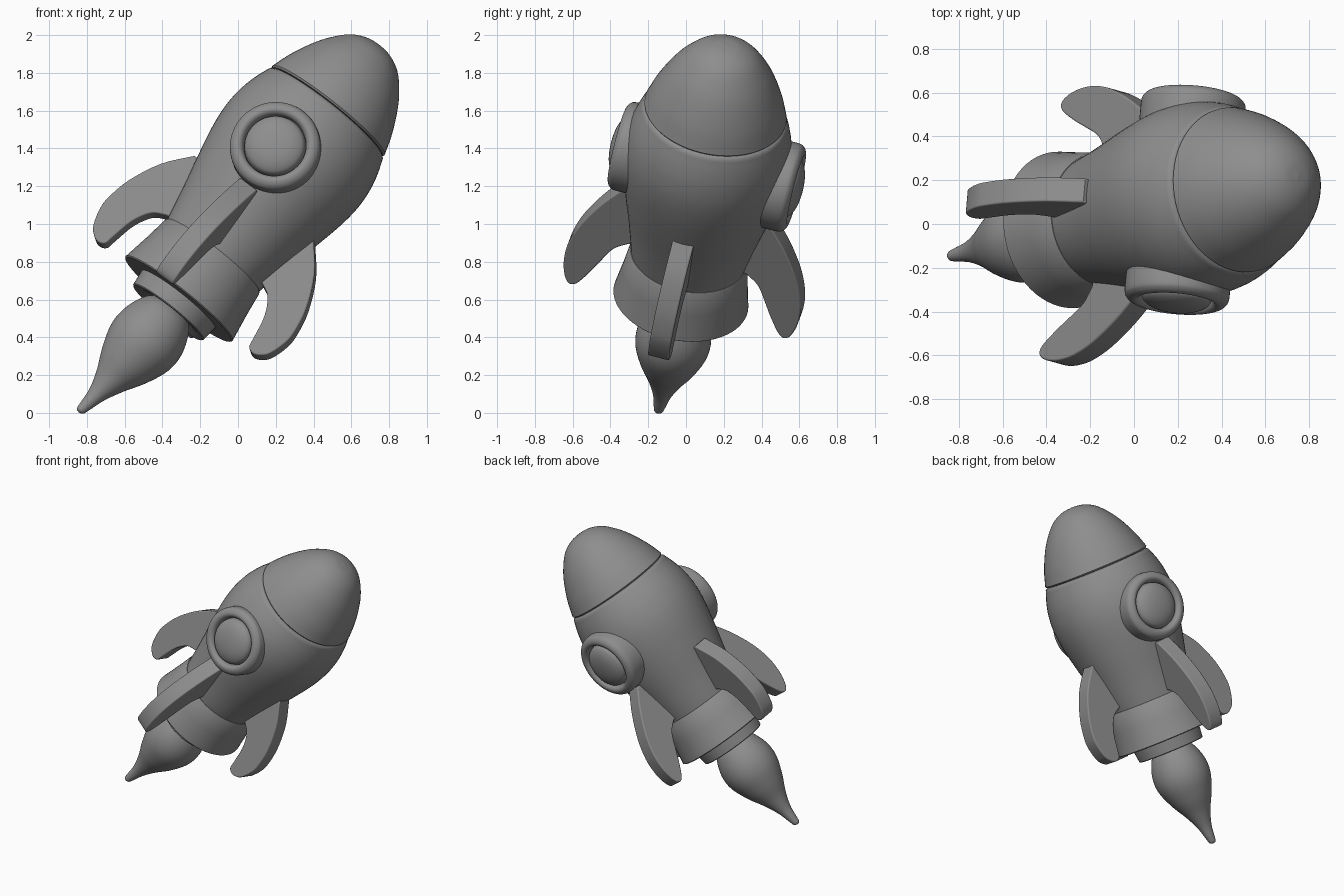
import bpy, bmesh, math
from mathutils import Matrix, Vector

if "Cube" in bpy.data.objects:
    bpy.data.objects.remove(bpy.data.objects["Cube"])

# Tilted rocket frame: local z runs along the body, local y points to the front porthole
A = Vector((0.616, 0.143, 0.776)).normalized()
P = Vector((-0.08, -0.965, 0.25))
P = (P - A * P.dot(A)).normalized()
Q = P.cross(A)
FRAME = Matrix((Q, P, A)).transposed().to_4x4()
FRAME.translation = (0.472, 0.155, 1.593)

GREY = bpy.data.materials.new("dark_grey")
GREY.diffuse_color = (0.27, 0.27, 0.27, 1)
GREY.use_nodes = True
GREY.node_tree.nodes["Principled BSDF"].inputs["Base Color"].default_value = GREY.diffuse_color


def spline(pts, n=6):
    """Catmull-Rom through the points."""
    v = [Vector(p) for p in pts]
    v = [2 * v[0] - v[1]] + v + [2 * v[-1] - v[-2]]
    out = []
    for i in range(1, len(v) - 2):
        a, b, c, d = v[i - 1:i + 3]
        for k in range(n):
            t = k / n
            out.append(0.5 * (2 * b + (c - a) * t + (2 * a - 5 * b + 4 * c - d) * t * t
                              + (3 * b - a - 3 * c + d) * t ** 3))
    return out + [v[-2]]


def finish(name, bm, local, angle=35, bevel=0):
    bmesh.ops.recalc_face_normals(bm, faces=bm.faces)
    me = bpy.data.meshes.new(name)
    bm.to_mesh(me)
    bm.free()
    me.materials.append(GREY)
    ob = bpy.data.objects.new(name, me)
    bpy.context.collection.objects.link(ob)
    ob.matrix_world = FRAME @ local
    if bevel:
        m = ob.modifiers.new("bevel", 'BEVEL')
        m.width, m.segments, m.limit_method = bevel, 3, 'ANGLE'
        m.angle_limit = math.radians(50)
    bpy.ops.object.select_all(action='DESELECT')
    ob.select_set(True)
    bpy.context.view_layer.objects.active = ob
    bpy.ops.object.shade_smooth_by_angle(angle=math.radians(angle))
    return ob


def lathe(name, profile, local=Matrix(), seg=64, bend=None, angle=35):
    """Revolve (radius, height) points about z and cap the ends."""
    bm = bmesh.new()
    rings = []
    for r, z in profile:
        ox, oy = bend(z) if bend else (0, 0)
        r = max(r, 0.001)
        rings.append([bm.verts.new((ox + r * math.cos(t), oy + r * math.sin(t), z))
                      for t in (2 * math.pi * i / seg for i in range(seg))])
    for a, b in zip(rings, rings[1:]):
        for i in range(seg):
            j = (i + 1) % seg
            bm.faces.new((a[i], a[j], b[j], b[i]))
    bm.faces.new(rings[0])
    bm.faces.new(rings[-1])
    return finish(name, bm, local, angle)


# Nose, with a narrow groove at its seam
lathe("nose_cone", [(0.34, -0.004), (0.372, 0.0)] + spline(
    [(0.38, 0.01), (0.343, 0.12), (0.286, 0.24), (0.23, 0.325), (0.16, 0.4),
     (0.08, 0.441), (0.0, 0.452)]))

# Hull
lathe("hull", spline(
    [(0.305, -1.0), (0.347, -0.8), (0.395, -0.6), (0.43, -0.43), (0.443, -0.3),
     (0.436, -0.19), (0.416, -0.1), (0.386, -0.015)]) + [(0.375, -0.006), (0.355, -0.001), (0.34, 0.0)])

# Flared collar and nozzle
lathe("tail_collar", [(0.2, -1.28), (0.355, -1.28), (0.361, -1.274),
                      (0.335, -1.12), (0.317, -0.99), (0.312, -0.983), (0.28, -0.98)])
lathe("nozzle", [(0.1, -1.33), (0.18, -1.365), (0.232, -1.37), (0.237, -1.365), (0.25, -1.25)])


# Flame, its tip curling slightly sideways
def curl(z):
    t = max(0, (-z - 1.5) / 0.55)
    return 0.035 * t * t, 0.012 * t * t


lathe("flame", spline(
    [(0.0, -2.085), (0.022, -2.075), (0.032, -2.035), (0.05, -1.95), (0.09, -1.85),
     (0.15, -1.735), (0.195, -1.61), (0.195, -1.5), (0.155, -1.39), (0.1, -1.33)]), bend=curl)

# Portholes on both sides: rounded ring plus domed glass
RING = spline([(0.165, 0.45), (0.17, 0.473), (0.185, 0.488), (0.205, 0.489),
               (0.228, 0.475), (0.24, 0.445), (0.24, 0.34)], 4)
GLASS = spline([(0.165, 0.43), (0.158, 0.47), (0.14, 0.492), (0.1, 0.511), (0.05, 0.521), (0.0, 0.524)], 4)
for side, sign in (("front", 1), ("back", -1)):
    turn = Matrix.Translation((0.008, -0.008, -0.378)) @ Matrix.Rotation(-sign * math.pi / 2, 4, 'X')
    lathe(side + "_porthole_ring", [(0.16, 0.34)] + RING, turn)
    lathe(side + "_porthole_glass", [(0.165, 0.34)] + GLASS, turn)

# Four swept fins, drawn as (outward, along) outlines; one pair has straighter tips
CURVED = [(0.405, -0.62), (0.52, -0.76), (0.6, -0.93), (0.63, -1.07), (0.628, -1.15),
          (0.6, -1.24), (0.565, -1.28), (0.525, -1.297), (0.487, -1.28), (0.475, -1.225),
          (0.448, -1.1), (0.395, -1.005), (0.325, -0.965)]
STRAIGHT = [(0.41, -0.62), (0.51, -0.76), (0.595, -0.92), (0.638, -1.06), (0.645, -1.17),
            (0.633, -1.25), (0.61, -1.305), (0.58, -1.32), (0.545, -1.293),
            (0.49, -1.2), (0.45, -1.12), (0.395, -1.02), (0.325, -0.965)]
T = 0.0575
for i, (name, pts) in enumerate((("upper", CURVED), ("front", STRAIGHT),
                                 ("lower", CURVED), ("back", STRAIGHT))):
    outline = [(0.3, -0.62)] + [tuple(p) for p in spline(pts, 4)] + [(0.25, -0.95)]
    if name == "lower":
        outline = [(r - 0.015, z + 0.015) for r, z in outline]
    bm = bmesh.new()
    face = bm.faces.new([bm.verts.new((r, -T, z)) for r, z in outline])
    ext = bmesh.ops.extrude_face_region(bm, geom=[face], use_keep_orig=True)
    for v in ext["geom"]:
        if isinstance(v, bmesh.types.BMVert):
            v.co.y = T
    finish(name + "_fin", bm, Matrix.Rotation(i * math.pi / 2, 4, 'Z'), 40, 0.008)
